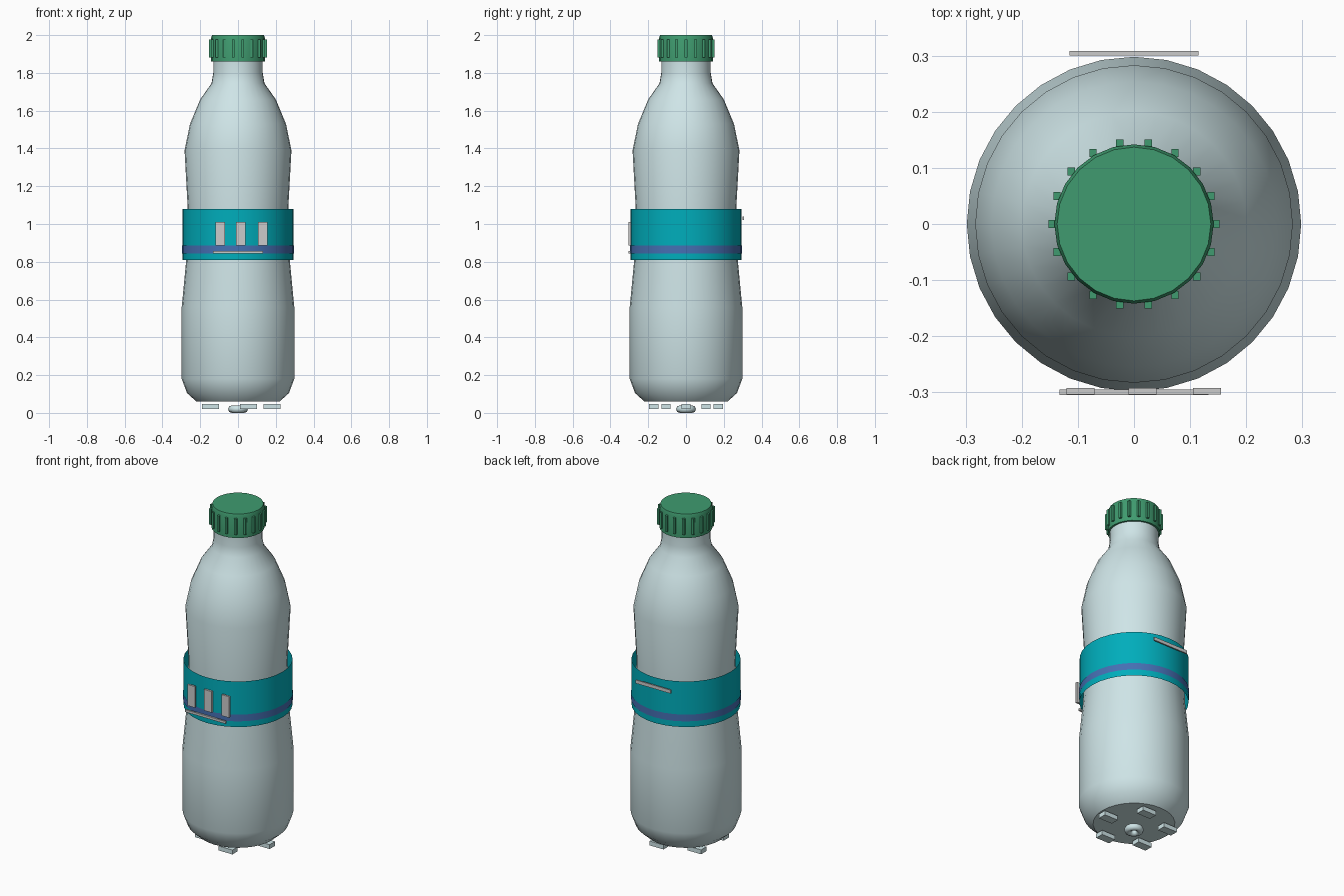
import bpy, bmesh
from math import sin, cos, pi, tau, radians

if "Cube" in bpy.data.objects:
    bpy.data.objects.remove(bpy.data.objects["Cube"])


def material(name, rgb):
    m = bpy.data.materials.new(name)
    m.diffuse_color = (*rgb, 1)
    m.use_nodes = True
    m.node_tree.nodes["Principled BSDF"].inputs["Base Color"].default_value = m.diffuse_color
    return m


CLEAR = material("pale_plastic", (0.62, 0.78, 0.80))
GREEN = material("green_plastic", (0.05, 0.33, 0.16))
TEAL = material("teal_label", (0.0, 0.42, 0.50))
BLUE = material("blue_stripe", (0.06, 0.16, 0.45))
WHITE = material("white_print", (0.8, 0.8, 0.8))


def finish(bm, name, mat, smooth=None):
    bmesh.ops.recalc_face_normals(bm, faces=bm.faces)
    me = bpy.data.meshes.new(name)
    bm.to_mesh(me)
    bm.free()
    me.materials.append(mat)
    if smooth:
        me.shade_smooth()
        me.set_sharp_from_angle(angle=radians(smooth))
    ob = bpy.data.objects.new(name, me)
    bpy.context.collection.objects.link(ob)
    return ob


def lathe(name, profile, mat, sides=32, caps=True, closed=False, smooth=40):
    """Revolve (radius, z) points around the z axis."""
    bm = bmesh.new()
    rings = [[bm.verts.new((r * cos(tau * i / sides), r * sin(tau * i / sides), z))
              for i in range(sides)] for r, z in profile]
    pairs = list(zip(rings, rings[1:])) + ([(rings[-1], rings[0])] if closed else [])
    for a, b in pairs:
        for i in range(sides):
            j = (i + 1) % sides
            bm.faces.new((a[i], a[j], b[j], b[i]))
    if caps and not closed:
        bm.faces.new(rings[0])
        bm.faces.new(rings[-1])
    return finish(bm, name, mat, smooth)


def box(name, centre, size, mat):
    bm = bmesh.new()
    bmesh.ops.create_cube(bm, size=1)
    bmesh.ops.scale(bm, vec=size, verts=bm.verts)
    ob = finish(bm, name, mat)
    ob.location = centre
    return ob


# bottle body with waist, shoulder and neck
lathe("bottle_body", [(0.22, 0.06), (0.27, 0.105), (0.298, 0.18), (0.298, 0.56),
                      (0.275, 0.80), (0.266, 1.08), (0.283, 1.39), (0.254, 1.53),
                      (0.20, 1.66), (0.14, 1.745), (0.131, 1.80), (0.131, 1.87)], CLEAR)

# wrap-around label and its stripe
for name, r, z0, z1, mat in (("label_band", 0.293, 0.81, 1.08, TEAL),
                             ("label_stripe", 0.296, 0.845, 0.885, BLUE)):
    lathe(name, [(r, z0), (r, z1)], mat, caps=False)

# screw cap with grip ribs
lathe("cap", [(0.142, 1.86), (0.142, 1.985), (0.137, 2.0)], GREEN, sides=24, smooth=30)
for k in range(18):
    a = tau * k / 18
    box(f"cap_rib_{k}", (0.146 * cos(a), 0.146 * sin(a), 1.93), (0.013, 0.014, 0.095), GREEN)

# plain raised bars on the label
for k, x in enumerate((-0.095, 0.015, 0.13)):
    box(f"label_bar_{k}", (x, -0.298, 0.948), (0.05, 0.012, 0.125), WHITE)
box("label_front_strip", (0, -0.30, 0.851), (0.265, 0.01, 0.014), WHITE)
box("label_back_strip", (0, 0.304, 1.03), (0.23, 0.008, 0.02), WHITE)

# five base pads and the moulding ring in the middle
for k in range(5):
    a = tau * k / 5
    box(f"base_pad_{k}", (0.18 * cos(a), 0.18 * sin(a), 0.033), (0.09, 0.05, 0.026), CLEAR)
lathe("base_ring", [(0.033 + 0.02 * cos(tau * i / 8), 0.02 + 0.02 * sin(tau * i / 8))
                    for i in range(8)], CLEAR, sides=16, closed=True, smooth=60)
